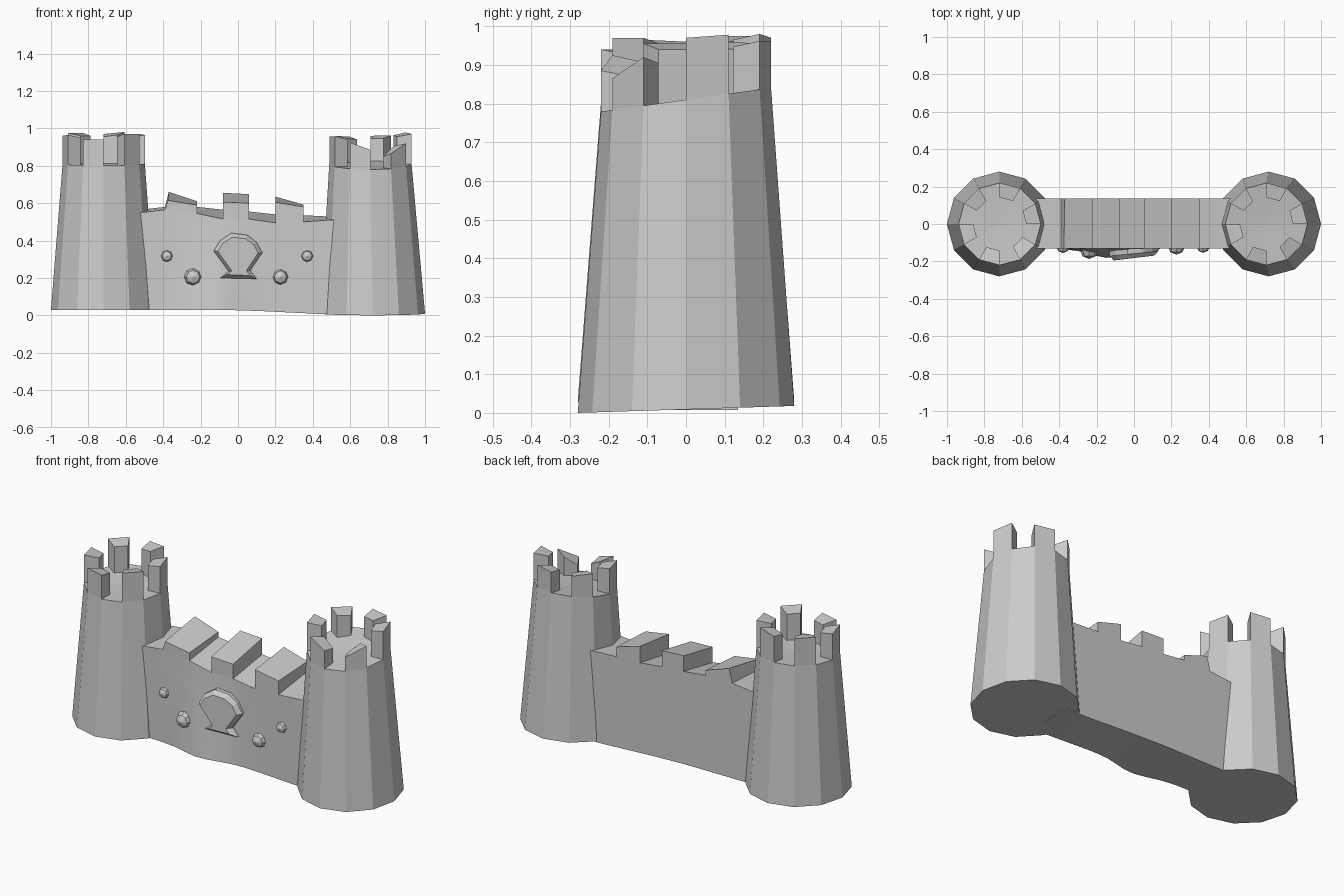
import bpy
from math import cos, sin, exp, radians
from mathutils import Matrix, Vector
import bmesh

if "Cube" in bpy.data.objects:
    bpy.data.objects.remove(bpy.data.objects["Cube"])


def finish(bm, name, smooth=False):
    bmesh.ops.recalc_face_normals(bm, faces=bm.faces)
    me = bpy.data.meshes.new(name)
    bm.to_mesh(me)
    bm.free()
    ob = bpy.data.objects.new(name, me)
    bpy.context.collection.objects.link(ob)
    if smooth:
        bpy.ops.object.select_all(action='DESELECT')
        ob.select_set(True)
        bpy.context.view_layer.objects.active = ob
        bpy.ops.object.shade_smooth_by_angle(angle=radians(25))
    return ob


def bridge(bm, a, b):
    n = len(a)
    for i in range(n):
        bm.faces.new((a[i], a[(i + 1) % n], b[(i + 1) % n], b[i]))


def prism(bm, low, high):
    a = [bm.verts.new(p) for p in low]
    b = [bm.verts.new(p) for p in high]
    bridge(bm, a, b)
    bm.faces.new(a)
    bm.faces.new(b)


def lerp_table(table, x):
    for (x0, v0), (x1, v1) in zip(table, table[1:]):
        if x <= x1:
            return v0 + (v1 - v0) * (x - x0) / (x1 - x0)
    return table[-1][1]


# Twelve-sided tapered towers, with a merlon on every second facet
def tower(name, cx, top_cx, r_top, base, rim, heights):
    def ring(c, r, zf):
        pts = [(r * cos(radians(30 * i)), r * sin(radians(30 * i))) for i in range(12)]
        return [Vector((c + x, y, zf(x, y))) for x, y in pts]
    bm = bmesh.new()
    low = [bm.verts.new(p) for p in ring(cx, .28, base)]
    outer = ring(top_cx, r_top, rim)
    inner = ring(top_cx, .142, rim)
    high = [bm.verts.new(p) for p in outer]
    bridge(bm, low, high)
    bm.faces.new(low)
    mid = bm.verts.new((top_cx, 0, rim(0, 0) - .01))
    for i in range(12):
        bm.faces.new((high[i], high[(i + 1) % 12], mid))
    for k, (h0, h1) in enumerate(heights):
        i, j = 2 * k, (2 * k + 1) % 12
        foot = [outer[i], outer[j], inner[j], inner[i]]
        top = [Vector((p.x, p.y, h)) for p, h in zip(foot, (h0, h1, h1 - .015, h0 - .015))]
        prism(bm, [p - Vector((0, 0, .02)) for p in foot], top)
    return finish(bm, name)


tower("left_tower", -.72, -.718, .22, lambda x, y: .03, lambda x, y: .81 + .04 * y,
      [(.965, .97), (.98, .97), (.975, .975), (.96, .965), (.94, .94), (.97, .97)])
tower("right_tower", .72, .708, .22, lambda x, y: .009 + .032 * y, lambda x, y: .81 + .14 * y,
      [(.97, .978), (.962, .96), (.955, .96), (.955, .955), (.925, .885), (.865, .92)])

# Curtain wall with a bulging front
BASE = [(-.56, .03), (-.1, .03), (.1, .024), (.45, .007), (.56, .007)]
LEDGE_F = [(-.56, .545), (-.39, .565), (-.22, .545), (-.08, .515), (.06, .515), (.2, .495), (.35, .50), (.56, .515)]
LEDGE_B = [(-.56, .56), (-.39, .58), (-.22, .58), (-.08, .565), (.06, .555), (.2, .54), (.35, .535), (.56, .525)]
BACK = .135


def front_y(x, z):
    return -.13 - .055 * exp(-((x + .13) / .15) ** 2) * max(0, 1 - z / .5)


xs = [-.56, -.47, -.39, -.3, -.22, -.15, -.08, -.01, .06, .13, .2, .28, .35, .45, .56]
bm = bmesh.new()
loops = []
for x in xs:
    z0, zf, zb = lerp_table(BASE, x), lerp_table(LEDGE_F, x), lerp_table(LEDGE_B, x)
    column = [z0 + (zf - z0) * t / 4 for t in range(5)]
    pts = [(x, front_y(x, z), z) for z in column] + [(x, BACK, zb), (x, BACK, z0)]
    loops.append([bm.verts.new(p) for p in pts])
for a, b in zip(loops, loops[1:]):
    bridge(bm, a, b)
bm.faces.new(loops[0])
bm.faces.new(loops[-1])
finish(bm, "curtain_wall", smooth=True)

# Wall merlons: x range, front heights, back heights
bm = bmesh.new()
for x0, x1, f0, f1, b0, b1 in ((-.39, -.22, .615, .59, .66, .61),
                               (-.08, .06, .605, .60, .655, .648),
                               (.2, .35, .605, .58, .635, .592)):
    corners = [(x0, -.13), (x1, -.13), (x1, BACK), (x0, BACK)]
    feet = [lerp_table(LEDGE_F if y < 0 else LEDGE_B, x) for x, y in corners]
    if x0 < -.3:
        tops_x = (x0 + .015, x1, x1, x0 + .02)
    else:
        tops_x = (x0, x1, x1, x0)
    prism(bm, [(x, y, z) for (x, y), z in zip(corners, feet)],
          [(x, c[1], z) for x, c, z in zip(tops_x, corners, (f0, f1, b1, b0))])
finish(bm, "wall_merlons")

# Raised keyhole-shaped plaque with bevelled rim
outer = [(-.095, .2), (.1, .195), (.065, .24), (.13, .335), (.1, .39), (.05, .43), (-.035, .44), (-.095, .4), (-.13, .345), (-.05, .235)]
inner = [(-.06, .218), (.065, .213), (.045, .24), (.108, .333), (.083, .38), (.04, .41), (-.03, .418), (-.08, .387), (-.108, .342), (-.033, .238)]
bm = bmesh.new()
rings = []
for pts, yf in ((outer, lambda x: -.1), (outer, lambda x: -.158 + .1 * x), (inner, lambda x: -.182 + .12 * x)):
    rings.append([bm.verts.new((x, yf(x), z)) for x, z in pts])
bridge(bm, rings[0], rings[1])
bridge(bm, rings[1], rings[2])
bm.faces.new(rings[0])
bm.faces.new(rings[2])
finish(bm, "wall_plaque")

# Faceted studs either side of the plaque
for i, (x, z, r) in enumerate(((-.38, .317, .036), (-.24, .205, .05), (.227, .205, .046), (.37, .317, .036))):
    bm = bmesh.new()
    place = Matrix.Translation((x, front_y(x, z) + .012, z)) @ Matrix.Rotation(radians(90), 4, 'X')
    bmesh.ops.create_uvsphere(bm, u_segments=8, v_segments=4, radius=r, matrix=place)
    finish(bm, f"wall_stud_{i + 1}")
